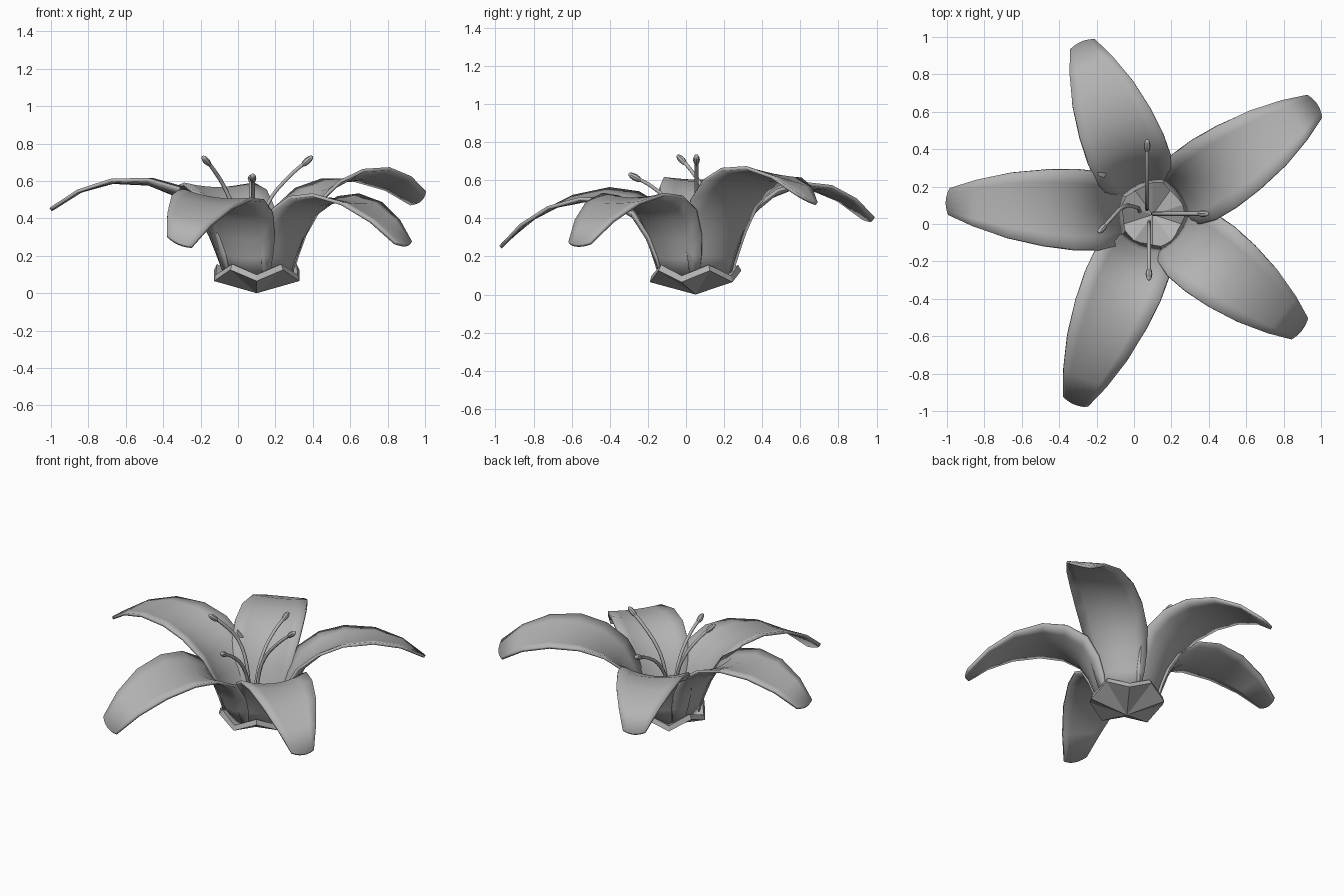
import bpy, bmesh, math
from mathutils import Vector

cube = bpy.data.objects.get("Cube")
if cube:
    bpy.data.objects.remove(cube, do_unlink=True)

CENTRE = Vector((0.1, 0.05, 0))

grey = bpy.data.materials.new("soft grey")
grey.use_nodes = True
grey.diffuse_color = (0.45, 0.45, 0.45, 1)
grey.node_tree.nodes["Principled BSDF"].inputs["Base Color"].default_value = grey.diffuse_color


def finish(name, bm, thickness=0, offset=0, smooth=True):
    """Turn a bmesh into a shaded object, with optional sheet thickness."""
    mesh = bpy.data.meshes.new(name)
    bm.to_mesh(mesh)
    bm.free()
    mesh.materials.append(grey)
    obj = bpy.data.objects.new(name, mesh)
    bpy.context.collection.objects.link(obj)
    if thickness:
        mod = obj.modifiers.new("Thickness", "SOLIDIFY")
        mod.thickness, mod.offset = thickness, offset
    if smooth:
        bpy.ops.object.select_all(action="DESELECT")
        obj.select_set(True)
        bpy.context.view_layer.objects.active = obj
        bpy.ops.object.shade_smooth_by_angle(angle=math.radians(40))
    return obj


# Petal rows: radius, height, half width, edge lift
ROWS = [(0.165, 0.09, 0.13, 0.03), (0.20, 0.19, 0.16, 0.05), (0.238, 0.29, 0.185, 0.06),
        (0.30, 0.40, 0.208, 0.06), (0.40, 0.47, 0.215, 0.045), (0.53, 0.50, 0.205, 0.025),
        (0.70, 0.47, 0.175, 0.01), (0.86, 0.385, 0.125, 0), (0.98, 0.27, 0.072, 0)]
COLS = 6


def petal(name, degrees, length, rise, twist):
    a = math.radians(degrees)
    out = Vector((math.cos(a), math.sin(a), 0))
    side = Vector((-out.y, out.x, 0))
    start = ROWS[0][0]
    spine = []
    for r, z, w, lift in ROWS:
        reach = (r - start) * (length - start) / (1 - start)
        spine.append(Vector((start + reach, z + rise * (r - start))))
    bm = bmesh.new()
    grid = []
    for i, (r, z, w, lift) in enumerate(ROWS):
        tangent = (spine[min(i + 1, len(ROWS) - 1)] - spine[max(i - 1, 0)]).normalized()
        row = []
        for j in range(COLS + 1):
            s = 2 * j / COLS - 1
            p = spine[i] + Vector((-tangent.y, tangent.x)) * lift * s * s
            if i == len(ROWS) - 1:
                p += tangent * 0.02 * (1 - s * s)
            height = p.y + twist * s * min(1, r / 0.6)
            row.append(bm.verts.new(CENTRE + out * p.x + side * w * s + Vector((0, 0, height))))
        grid.append(row)
    for lower, upper in zip(grid, grid[1:]):
        for j in range(COLS):
            bm.faces.new((lower[j], upper[j], upper[j + 1], lower[j + 1]))
    finish(name, bm, 0.018)


petal("left_petal", 33.7, 1.06, 0.29, -0.03)
petal("back_petal", 112.4, 1.00, 0.16, 0)
petal("right_petal", 176.3, 1.11, 0.23, 0)
petal("front_right_petal", 247.4, 1.10, 0.01, -0.03)
petal("front_left_petal", -37.8, 1.01, 0, 0)

# Calyx: a shallow cone with a zigzag rim
bm = bmesh.new()
tip = bm.verts.new(CENTRE)
rim = []
for k in range(10):
    a = math.radians(18 + 36 * k)
    rim.append(bm.verts.new(CENTRE + Vector((0.24 * math.cos(a), 0.24 * math.sin(a),
                                             0.065 if k % 2 else 0.125))))
for k in range(10):
    bm.faces.new((tip, rim[(k + 1) % 10], rim[k]))
finish("calyx", bm, 0.035, -1, smooth=False)


def stamen(name, points):
    """Curved filament with a swollen anther at the end."""
    pts = [Vector(p) for p in points]
    curve = bpy.data.curves.new(name, "CURVE")
    curve.dimensions = "3D"
    curve.bevel_depth = 0.011
    curve.bevel_resolution = 1
    curve.resolution_u = 4
    curve.use_fill_caps = True
    spline = curve.splines.new("BEZIER")
    spline.bezier_points.add(len(pts) - 1)
    for knot, p in zip(spline.bezier_points, pts):
        knot.co = p
        knot.handle_left_type = knot.handle_right_type = "AUTO"
    curve.materials.append(grey)
    bpy.context.collection.objects.link(bpy.data.objects.new(name + "_filament", curve))

    bm = bmesh.new()
    bmesh.ops.create_uvsphere(bm, u_segments=8, v_segments=6, radius=1)
    bmesh.ops.scale(bm, vec=(0.018, 0.018, 0.04), verts=bm.verts)
    aim = (pts[-1] - pts[-2]).normalized()
    anther = finish(name + "_anther", bm)
    anther.rotation_euler = aim.to_track_quat("Z", "Y").to_euler()
    anther.location = pts[-1] - aim * 0.02


stamen("left_stamen", [(0.10, 0.055, 0.08), (0.11, 0.055, 0.3), (0.16, 0.055, 0.48),
                       (0.27, 0.055, 0.62), (0.385, 0.055, 0.72)])
stamen("back_stamen", [(0.07, 0.08, 0.08), (0.07, 0.10, 0.3), (0.07, 0.18, 0.46),
                       (0.07, 0.30, 0.56), (0.07, 0.435, 0.62)])
stamen("front_stamen", [(0.08, 0.01, 0.08), (0.08, 0.0, 0.3), (0.08, -0.06, 0.45),
                        (0.08, -0.17, 0.56), (0.08, -0.285, 0.625)])
stamen("right_stamen", [(0.03, 0.07, 0.08), (0.01, 0.09, 0.35), (-0.06, 0.09, 0.54),
                        (-0.13, 0.02, 0.66), (-0.18, -0.035, 0.72)])
